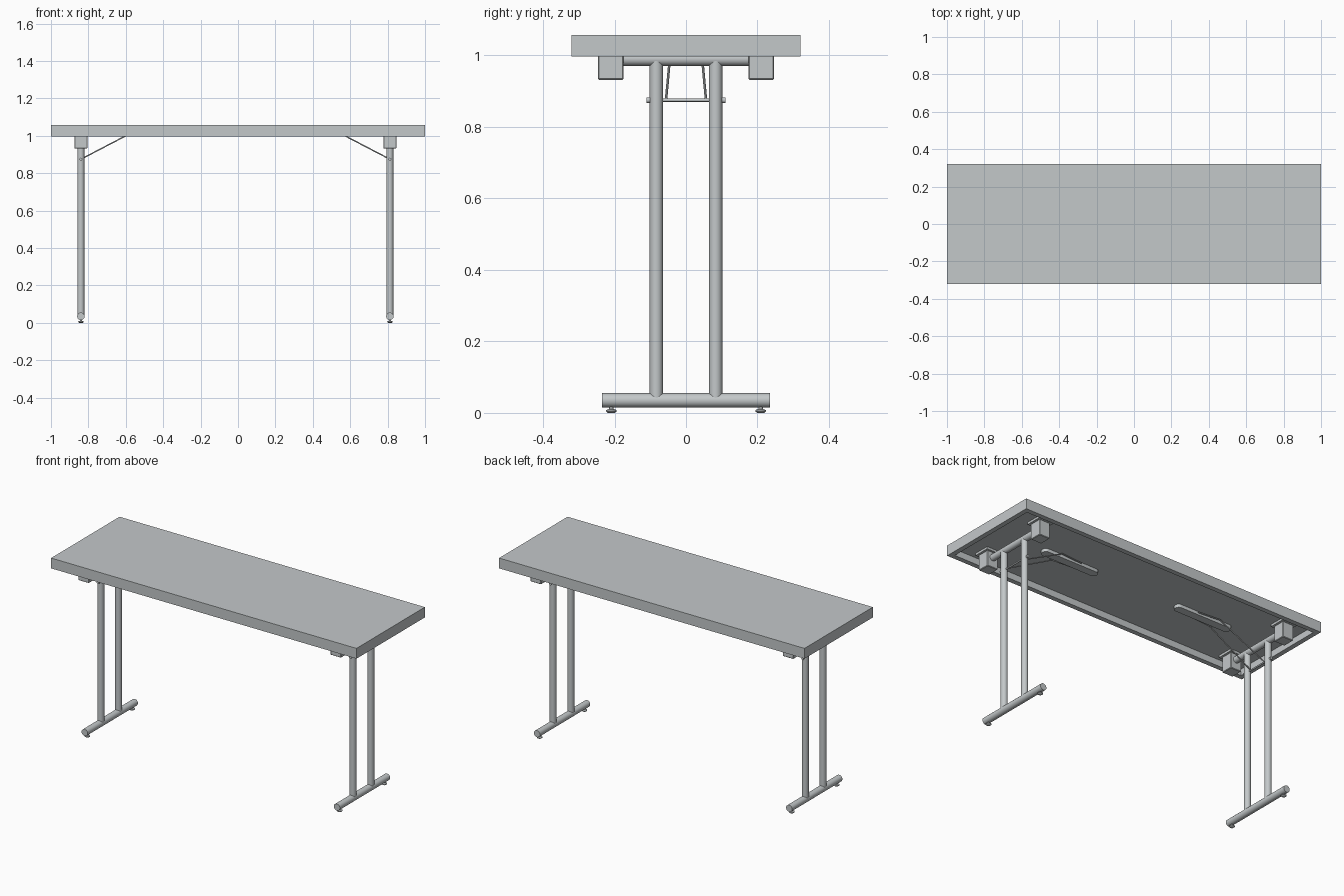
import bpy, bmesh, math
from mathutils import Vector

if "Cube" in bpy.data.objects:
    bpy.data.objects.remove(bpy.data.objects["Cube"])

grey = bpy.data.materials.new("light_grey")
grey.diffuse_color = (0.55, 0.58, 0.59, 1)
grey.use_nodes = True
grey.node_tree.nodes["Principled BSDF"].inputs["Base Color"].default_value = grey.diffuse_color


def finish(name, bm, smooth=False):
    bmesh.ops.recalc_face_normals(bm, faces=bm.faces)
    me = bpy.data.meshes.new(name)
    bm.to_mesh(me)
    bm.free()
    me.materials.append(grey)
    ob = bpy.data.objects.new(name, me)
    bpy.context.collection.objects.link(ob)
    if smooth:
        bpy.ops.object.select_all(action='DESELECT')
        ob.select_set(True)
        bpy.context.view_layer.objects.active = ob
        bpy.ops.object.shade_smooth_by_angle(angle=math.radians(40))
    return ob


def box(name, lo, hi, bevel=0, vertical_only=False):
    bm = bmesh.new()
    bmesh.ops.create_cube(bm, size=1)
    for v in bm.verts:
        v.co = Vector([lo[i] + (v.co[i] + 0.5) * (hi[i] - lo[i]) for i in range(3)])
    if bevel:
        edges = [e for e in bm.edges if not vertical_only
                 or abs(e.verts[0].co.z - e.verts[1].co.z) > 1e-5]
        bmesh.ops.bevel(bm, geom=edges, offset=bevel, segments=6 if vertical_only else 1,
                        affect='EDGES', profile=0.5)
    return finish(name, bm, vertical_only)


def rod(name, points, r, sides=20):
    # round bar through a chain of points
    bm = bmesh.new()
    for a, b in zip(points, points[1:]):
        a, b = Vector(a), Vector(b)
        d = b - a
        m = d.to_track_quat('Z', 'Y').to_matrix().to_4x4()
        m.translation = (a + b) / 2
        bmesh.ops.create_cone(bm, cap_ends=True, segments=sides, radius1=r, radius2=r,
                              depth=d.length, matrix=m)
    return finish(name, bm, True)


def lathe(name, profile, x, y, sides=20):
    bm = bmesh.new()
    rings = [[bm.verts.new((x + r * math.cos(2 * math.pi * i / sides),
                            y + r * math.sin(2 * math.pi * i / sides), z))
              for i in range(sides)] for r, z in profile]
    for a, b in zip(rings, rings[1:]):
        for i in range(sides):
            j = (i + 1) % sides
            bm.faces.new((a[i], a[j], b[j], b[i]))
    bm.faces.new(rings[0])
    bm.faces.new(rings[-1])
    return finish(name, bm, True)


# table top: slab with a recessed underside
CEIL = 1.035
bm = bmesh.new()
bmesh.ops.create_cube(bm, size=1)
for v in bm.verts:
    v.co = Vector((v.co.x * 2, v.co.y * 0.64, 0.997 + (v.co.z + 0.5) * 0.061))
bm.faces.ensure_lookup_table()
under = min(bm.faces, key=lambda f: f.calc_center_median().z)
bmesh.ops.inset_region(bm, faces=[under], thickness=0.04)
inner = bmesh.ops.extrude_face_region(bm, geom=[under])
for v in inner["geom"]:
    if isinstance(v, bmesh.types.BMVert):
        v.co.z = CEIL
if under.is_valid:
    bmesh.ops.delete(bm, geom=[under], context='FACES_ONLY')
finish("table_top", bm)

# folding leg frames; s is the direction towards the table centre
for side, x, s in (("left", -0.84, 1), ("right", 0.812, -1)):
    rod(side + "_foot_bar", [(x, -0.235, 0.035), (x, 0.235, 0.035)], 0.02)
    rod(side + "_top_bar", [(x, -0.19, 0.99), (x, 0.19, 0.99)], 0.019)
    rod(side + "_cross_rod", [(x, -0.108, 0.875), (x, 0.108, 0.875)], 0.0045, 10)
    # slotted rail under the top
    xs = sorted((x + s * 0.19, x + s * 0.56))
    box(side + "_brace_rail", (xs[0], -0.024, 1.016), (xs[1], 0.024, CEIL + 0.005),
        0.022, True)
    for end, t in (("front", -1), ("back", 1)):
        n = side + "_" + end
        rod(n + "_leg_post", [(x, t * 0.083, 0.035), (x, t * 0.083, 0.985)], 0.0185)
        rod(n + "_rod_cap", [(x, t * 0.101, 0.875), (x, t * 0.111, 0.875)], 0.008, 10)
        # hinge block and its mounting plate
        ys = sorted((t * 0.175, t * 0.246))
        box(n + "_hinge_block", (x - 0.035, ys[0], 0.932), (x + 0.035, ys[1], CEIL + 0.003),
            0.003)
        box(n + "_hinge_plate", (x - 0.048, ys[0] - 0.012, 1.022),
            (x + 0.048, ys[1] + 0.012, CEIL + 0.003))
        # wire brace running up to the rail
        rod(n + "_brace_wire", [(x, t * 0.056, 0.875), (x + s * 0.29, t * 0.042, 1.026),
                                (x + s * 0.43, t * 0.03, 1.026)], 0.0035, 8)
        # levelling foot
        lathe(n + "_foot_pad", [(0.010, 0), (0.015, 0.004), (0.015, 0.008),
                                (0.006, 0.011), (0.006, 0.025)], x, t * 0.209)
